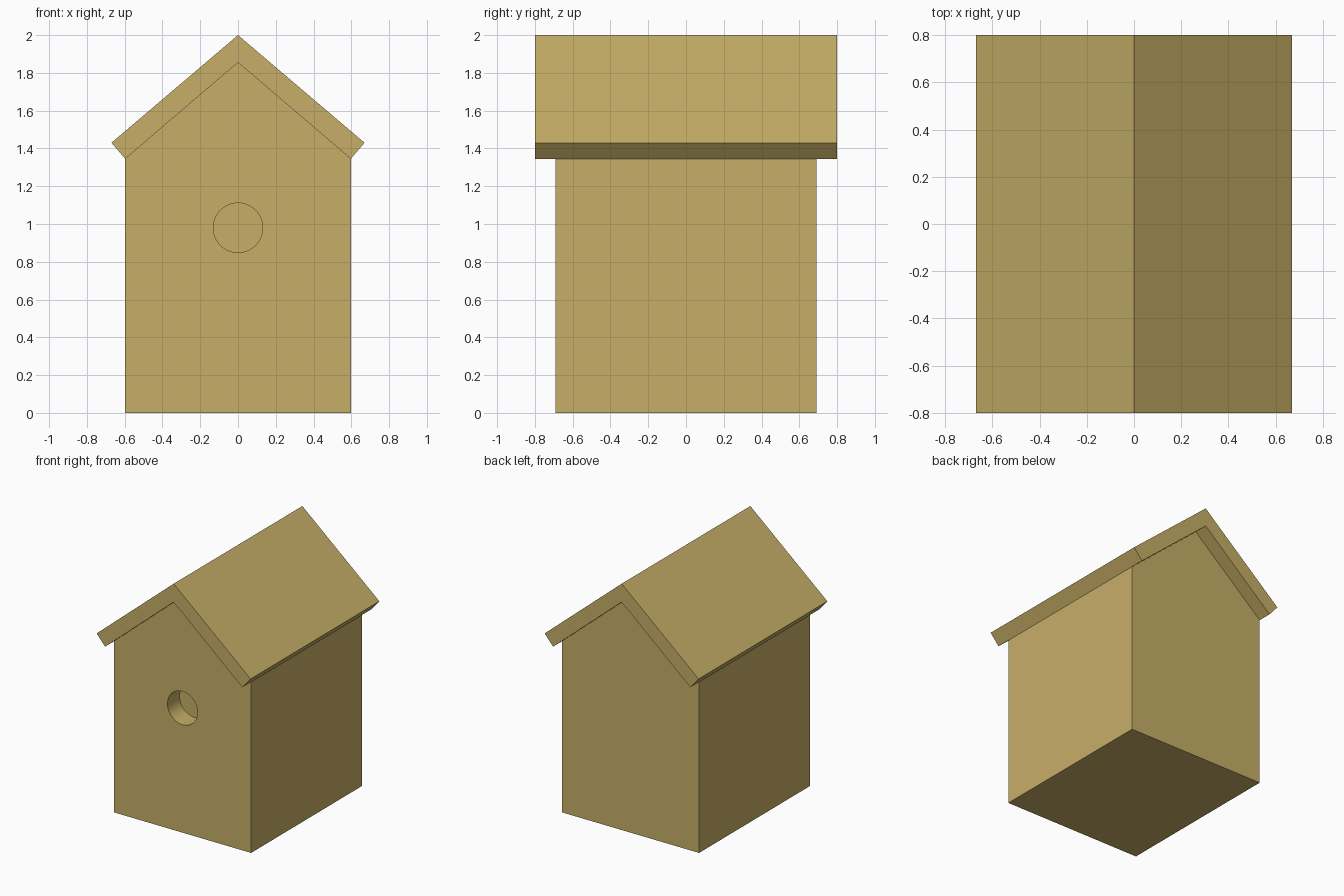
import bpy
import bmesh
from math import radians
from mathutils import Matrix, Vector

cube = bpy.data.objects.get("Cube")
if cube:
    bpy.data.objects.remove(cube, do_unlink=True)

wood = bpy.data.materials.new("tan wood")
wood.use_nodes = True
COLOUR = (0.57, 0.425, 0.138, 1)
wood.diffuse_color = COLOUR
wood.node_tree.nodes["Principled BSDF"].inputs["Base Color"].default_value = COLOUR

WALL_X, WALL_Y, ROOF_Y = 0.597, 0.69, 0.8
EAVE_Z, GABLE_Z = 1.345, 1.855
HOLE_Z, HOLE_RADIUS, HOLE_DEPTH = 0.98, 0.131, 0.15


def finish(name, bm):
    """Turn a bmesh into a named, coloured object."""
    bmesh.ops.recalc_face_normals(bm, faces=bm.faces)
    mesh = bpy.data.meshes.new(name)
    bm.to_mesh(mesh)
    bm.free()
    mesh.materials.append(wood)
    obj = bpy.data.objects.new(name, mesh)
    bpy.context.collection.objects.link(obj)
    return obj


def extrude_profile(name, half_profile, half_depth):
    """Mirror an (x, z) half profile and extrude it front to back."""
    mirrored = [(-x, z) for x, z in reversed(half_profile) if x > 0]
    bm = bmesh.new()
    face = bm.faces.new([bm.verts.new((x, -half_depth, z))
                         for x, z in half_profile + mirrored])
    extruded = bmesh.ops.extrude_face_region(bm, geom=[face])["geom"]
    bmesh.ops.translate(bm, vec=Vector((0, 2 * half_depth, 0)),
                        verts=[v for v in extruded if isinstance(v, bmesh.types.BMVert)])
    return finish(name, bm)


# House body with gabled front and back
body = extrude_profile("house_body", [(WALL_X, 0), (WALL_X, EAVE_Z), (0, GABLE_Z)], WALL_Y)

# Two joined roof boards, cut square at the eaves
roof = extrude_profile("roof", [(0, GABLE_Z), (WALL_X, EAVE_Z), (0.67, 1.43), (0, 2)], ROOF_Y)

# Round entrance recess in the front wall
bm = bmesh.new()
bmesh.ops.create_cone(bm, cap_ends=True, segments=48, radius1=HOLE_RADIUS,
                      radius2=HOLE_RADIUS, depth=2 * HOLE_DEPTH,
                      matrix=Matrix.Translation((0, -WALL_Y, HOLE_Z))
                      @ Matrix.Rotation(radians(90), 4, "X"))
cutter = finish("entrance_cutter", bm)
cutter.hide_render = True

cut = body.modifiers.new("entrance", "BOOLEAN")
cut.operation = "DIFFERENCE"
cut.solver = "EXACT"
cut.object = cutter
bpy.ops.object.select_all(action="DESELECT")
bpy.context.view_layer.objects.active = body
body.select_set(True)
bpy.ops.object.modifier_apply(modifier=cut.name)
bpy.data.objects.remove(cutter, do_unlink=True)
bpy.ops.object.shade_smooth_by_angle(angle=radians(30))
